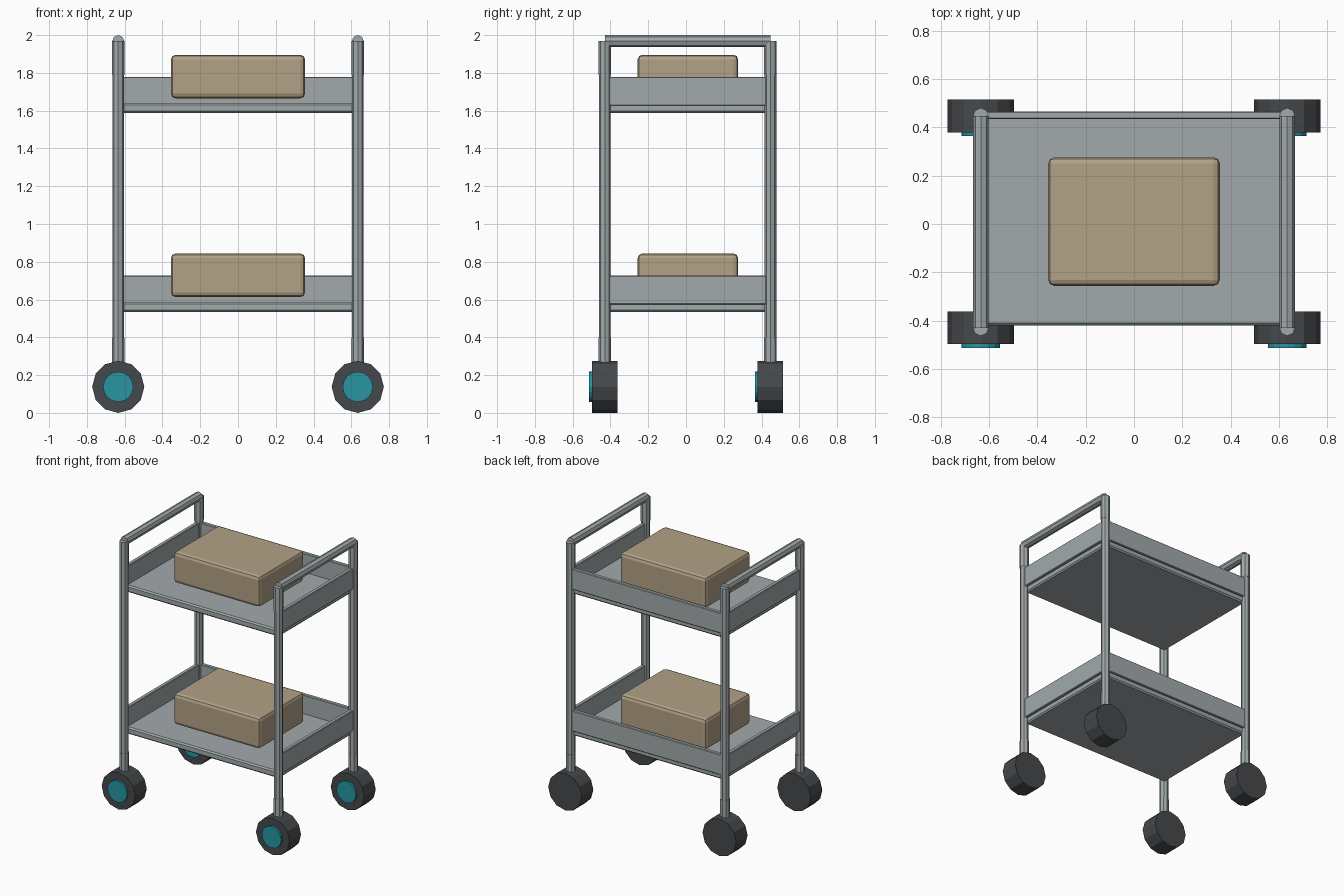
import bpy
from math import pi

if "Cube" in bpy.data.objects:
    bpy.data.objects.remove(bpy.data.objects["Cube"])


def material(name, rgb):
    m = bpy.data.materials.new(name)
    m.diffuse_color = (*rgb, 1)
    m.use_nodes = True
    m.node_tree.nodes["Principled BSDF"].inputs["Base Color"].default_value = m.diffuse_color
    return m


METAL = material("metal", (0.36, 0.40, 0.41))
RUBBER = material("rubber", (0.06, 0.065, 0.07))
TEAL = material("teal", (0.02, 0.30, 0.36))
TAN = material("cardboard", (0.45, 0.36, 0.24))


def box(name, lo, hi, mat, bevel=0.0, segments=1):
    bpy.ops.mesh.primitive_cube_add(
        size=1, location=[(a + b) / 2 for a, b in zip(lo, hi)])
    ob = bpy.context.object
    ob.name = name
    ob.scale = [b - a for a, b in zip(lo, hi)]
    bpy.ops.object.transform_apply(location=False, rotation=False, scale=True)
    if bevel:
        mod = ob.modifiers.new("bevel", 'BEVEL')
        mod.width = bevel
        mod.segments = segments
    ob.data.materials.append(mat)
    return ob


def rod(name, x, y, z, radius, length, mat, sides, along_y=False):
    bpy.ops.mesh.primitive_cylinder_add(
        vertices=sides, radius=radius, depth=length, location=(x, y, z),
        rotation=(pi / 2 if along_y else 0, 0, 0))
    ob = bpy.context.object
    ob.name = name
    ob.data.materials.append(mat)
    return ob


PX, FRONT, BACK = 0.634, -0.43, 0.447
WHEEL_R = 0.138

for side, sx in (("left", -PX), ("right", PX)):
    for end, y in (("front", FRONT), ("back", BACK)):
        tag = f"{end}_{side}"
        # corner post, handle upright and caster stem
        rod(f"post_{tag}", sx, y, 1.09, 0.031, 1.40, METAL, 8)
        rod(f"handle_upright_{tag}", sx, y, 1.88, 0.033, 0.18, METAL, 8)
        rod(f"caster_stem_{tag}", sx, y, 0.30, 0.033, 0.20, METAL, 8)
        # wheel with a hub cap facing the front
        rod(f"wheel_{tag}", sx, y, WHEEL_R, WHEEL_R, 0.135, RUBBER, 12, True)
        rod(f"hub_{tag}", sx, y - 0.045, WHEEL_R, 0.08, 0.075, TEAL, 16, True)
    # push handle across the top
    rod(f"handle_{side}", sx, (FRONT + BACK) / 2, 1.968, 0.032,
        BACK - FRONT, METAL, 8, True)

for level, z in (("lower", 0.535), ("upper", 1.587)):
    # tray floor, open at the front
    box(f"{level}_shelf", (-0.63, -0.42, z), (0.63, 0.45, z + 0.052),
        METAL, 0.01)
    # raised walls at the back and both sides
    box(f"{level}_back_wall", (-0.635, 0.435, z + 0.04),
        (0.635, 0.465, z + 0.192), METAL, 0.004)
    for side, x in (("left", -0.634), ("right", 0.634)):
        box(f"{level}_{side}_wall", (x - 0.015, -0.415, z + 0.04),
            (x + 0.015, 0.425, z + 0.192), METAL, 0.004)
    # carton resting on the tray
    box(f"{level}_carton", (-0.355, -0.256, z + 0.078),
        (0.355, 0.276, z + 0.309), TAN, 0.025, 2)
